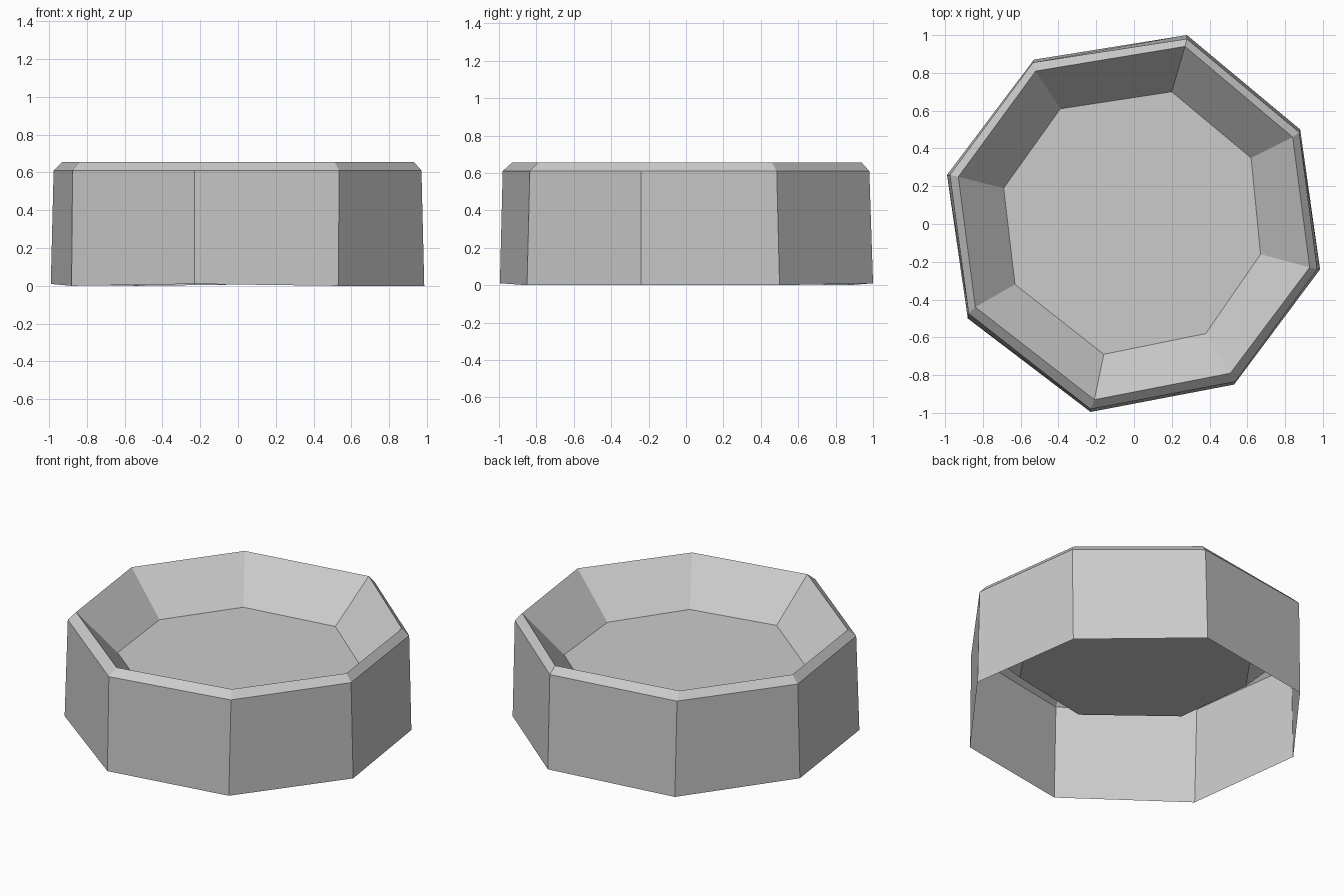
import bpy
import bmesh

default_cube = bpy.data.objects.get("Cube")
if default_cube:
    bpy.data.objects.remove(default_cube, do_unlink=True)


def make_material(name, colour):
    material = bpy.data.materials.new(name)
    material.use_nodes = True
    material.diffuse_color = colour
    shader = next(n for n in material.node_tree.nodes if n.type == "BSDF_PRINCIPLED")
    shader.inputs["Base Color"].default_value = colour
    return material


def add_ring(bm, outline, height):
    """Add one corner per outline point, all at the same height."""
    return [bm.verts.new((x, y, height)) for x, y in outline]


def bridge(bm, lower, upper):
    """Join two rings with one flat panel per side."""
    count = len(lower)
    for i in range(count):
        j = (i + 1) % count
        bm.faces.new((lower[i], lower[j], upper[j], upper[i]))


# Slightly uneven octagons, counter-clockwise from the front corner
foot_outline = [(-.23, -.995), (.53, -.85), (.985, -.24), (.88, .5),
                (.28, 1), (-.53, .87), (-.99, .26), (-.88, -.5)]
shoulder_outline = [(-.23, -.98), (.535, -.835), (.97, -.24), (.875, .485),
                    (.28, .98), (-.535, .855), (-.975, .26), (-.875, -.475)]
lip_outline = [(-.21, -.93), (.51, -.79), (.93, -.23), (.84, .46),
               (.27, .94), (-.52, .81), (-.93, .25), (-.84, -.44)]
floor_outline = [(-.16, -.69), (.38, -.58), (.67, -.16), (.62, .35),
                 (.2, .7), (-.39, .61), (-.69, .19), (-.63, -.32)]

bm = bmesh.new()
foot = add_ring(bm, foot_outline, 0)
shoulder = add_ring(bm, shoulder_outline, .61)
lip = add_ring(bm, lip_outline, .655)
floor = add_ring(bm, floor_outline, .405)

# Slightly worn corners along the foot
for corner in (foot[0], foot[4], foot[6]):
    corner.co.z = .01

# Outer wall, sloped rim, inner wall and raised floor; open underneath
bridge(bm, foot, shoulder)
bridge(bm, shoulder, lip)
bridge(bm, lip, floor)
bm.faces.new(floor)

mesh = bpy.data.meshes.new("octagonal_basin")
bm.to_mesh(mesh)
bm.free()
mesh.materials.append(make_material("light grey", (.6, .6, .6, 1)))
basin = bpy.data.objects.new("octagonal_basin", mesh)
bpy.context.collection.objects.link(basin)
